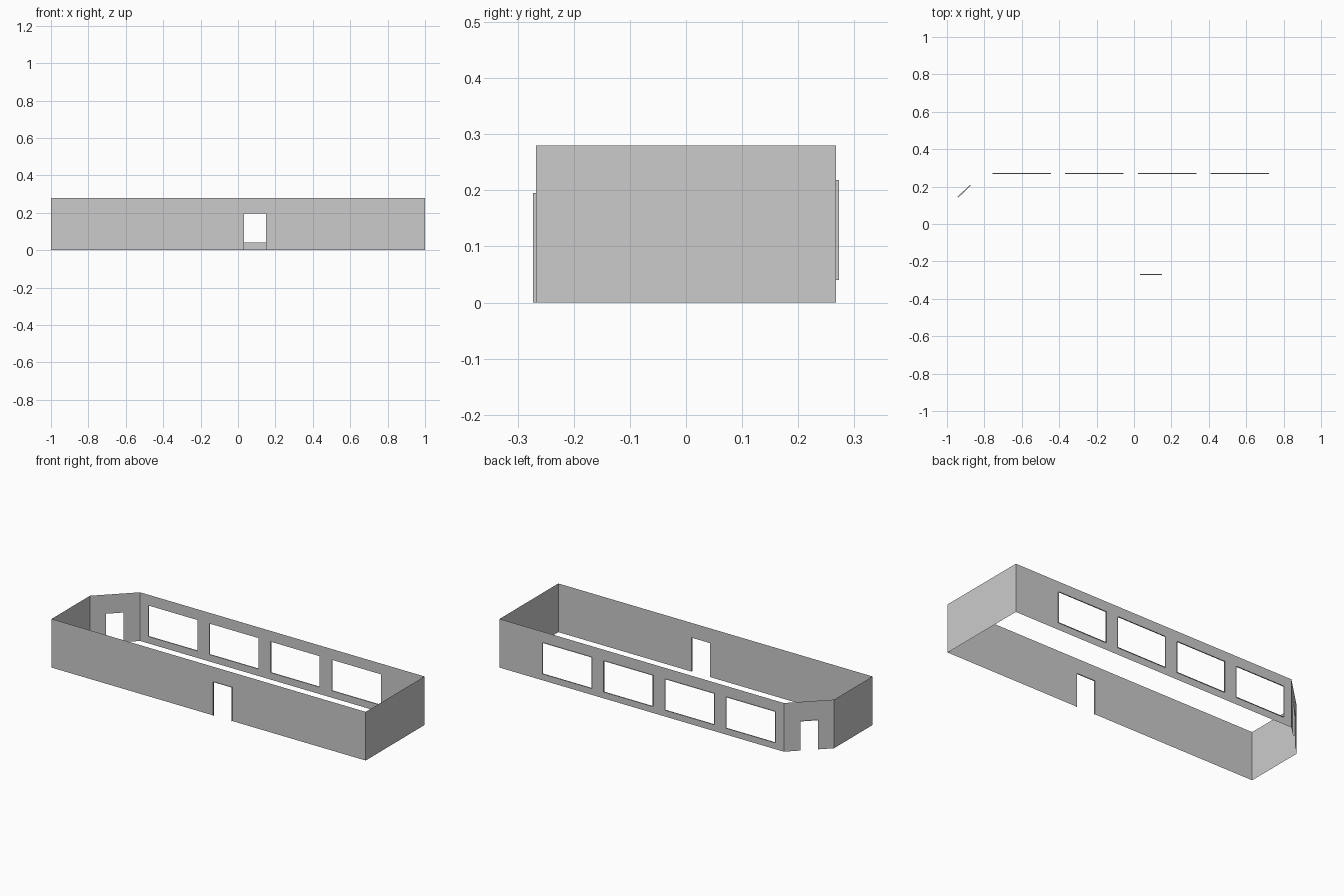
import bpy, bmesh
from mathutils import Vector

if "Cube" in bpy.data.objects:
    bpy.data.objects.remove(bpy.data.objects["Cube"])

H = 0.28        # wall height
DEPTH = 0.006   # how far the opening trims stand out
Y = 0.267


def wall(name, p, q, openings=()):
    """Thin wall from p to q (outside on the right-hand side).
    openings: (start, end, bottom, top) measured along the wall."""
    p, q = Vector((*p, 0)), Vector((*q, 0))
    length = (q - p).length
    d = (q - p).normalized()
    out = Vector((d.y, -d.x, 0)) * DEPTH
    bm = bmesh.new()

    def pt(s, z):
        return p + d * s + Vector((0, 0, z))

    def face(*pts):
        bm.faces.new([bm.verts.new(c) for c in pts])

    def panel(s0, s1, z0, z1):
        if s1 > s0 and z1 > z0:
            face(pt(s0, z0), pt(s1, z0), pt(s1, z1), pt(s0, z1))

    # solid panels between, below and above the openings
    s = 0
    for a, b, z0, z1 in openings:
        panel(s, a, 0, H)
        panel(a, b, 0, z0)
        panel(a, b, z1, H)
        s = b
        # trim around the opening, left open along the floor for doors
        ring = [pt(a, z0), pt(a, z1), pt(b, z1), pt(b, z0)]
        if z0 > 0:
            ring.append(ring[0])
        for u, v in zip(ring, ring[1:]):
            face(u, v, v + out, u + out)
    panel(s, length, 0, H)

    bmesh.ops.remove_doubles(bm, verts=bm.verts, dist=1e-5)
    mesh = bpy.data.meshes.new(name)
    bm.to_mesh(mesh)
    bm.free()
    bpy.context.collection.objects.link(bpy.data.objects.new(name, mesh))


# walls, counter-clockwise seen from above
windows = [(0.278 + 0.389 * i, 0.59 + 0.389 * i, 0.04, 0.218) for i in range(4)]
wall("front_wall", (-1, -Y), (1, -Y), [(1.033, 1.151, 0, 0.195)])
wall("right_wall", (1, -Y), (1, Y))
wall("back_window_wall", (1, Y), (-0.81, Y), windows)
wall("corner_door_wall", (-0.81, Y), (-1, 0.082), [(0.087, 0.18, 0, 0.17)])
wall("left_wall", (-1, 0.082), (-1, -Y))
